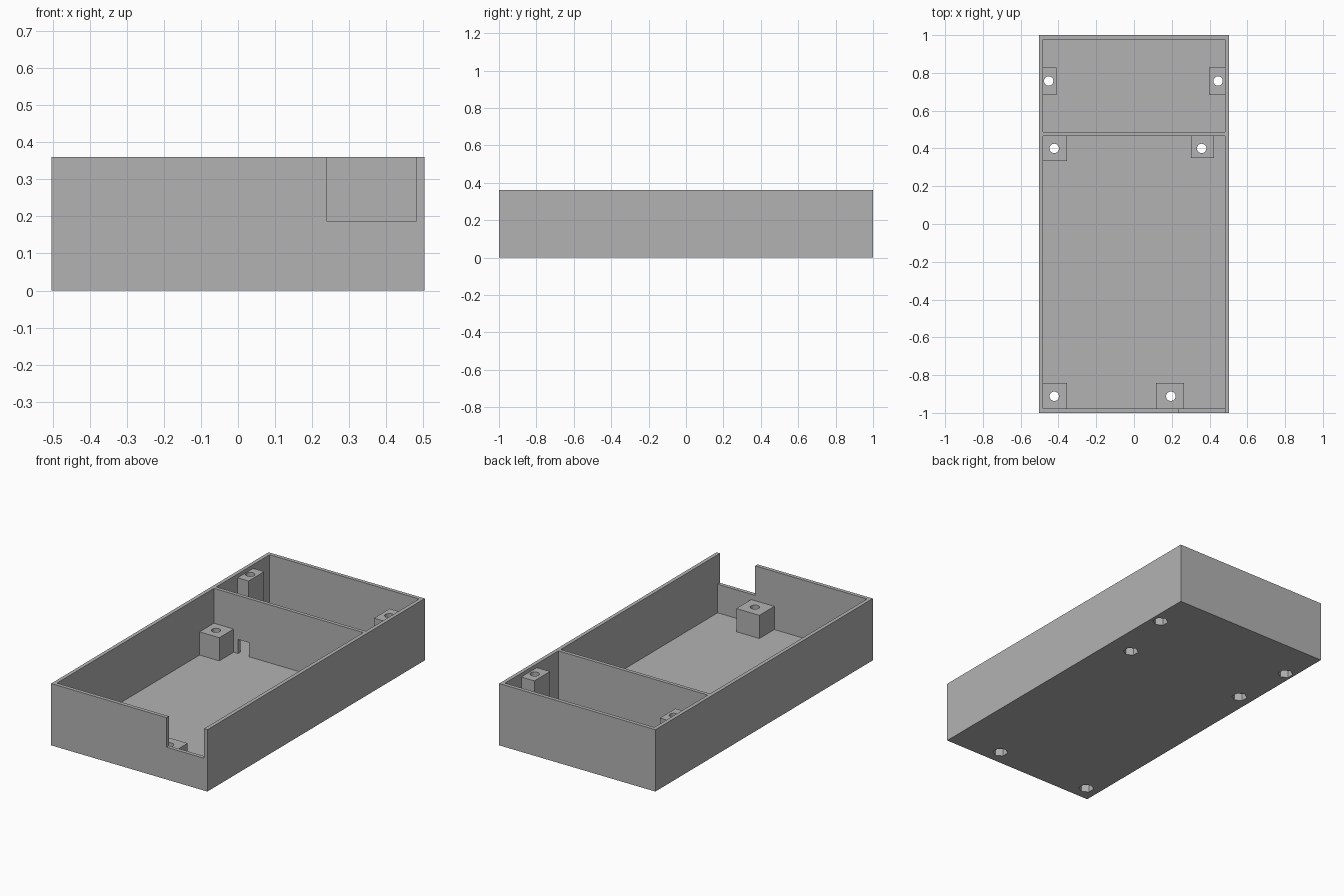
import bpy, bmesh, math
from mathutils import Matrix

if "Cube" in bpy.data.objects:
    bpy.data.objects.remove(bpy.data.objects["Cube"])

grey = bpy.data.materials.new("plain_grey")
grey.diffuse_color = (0.45, 0.45, 0.45, 1)
grey.use_nodes = True
grey.node_tree.nodes["Principled BSDF"].inputs["Base Color"].default_value = grey.diffuse_color


def finish(name, bm):
    bmesh.ops.recalc_face_normals(bm, faces=bm.faces)
    me = bpy.data.meshes.new(name)
    bm.to_mesh(me)
    bm.free()
    me.materials.append(grey)
    ob = bpy.data.objects.new(name, me)
    bpy.context.collection.objects.link(ob)
    return ob


def boxes(name, spans):
    """Each span is (x0, x1, y0, y1, z0, z1)."""
    bm = bmesh.new()
    for x0, x1, y0, y1, z0, z1 in spans:
        m = Matrix.Translation(((x0 + x1) / 2, (y0 + y1) / 2, (z0 + z1) / 2))
        m = m @ Matrix.Diagonal((x1 - x0, y1 - y0, z1 - z0, 1))
        bmesh.ops.create_cube(bm, size=1, matrix=m)
    return finish(name, bm)


def prisms(name, points, sides, r, z0, z1):
    bm = bmesh.new()
    for x, y in points:
        m = Matrix.Translation((x, y, (z0 + z1) / 2)) @ Matrix.Rotation(math.pi / 2, 4, 'Z')
        ring = bmesh.ops.create_cone(bm, cap_ends=True, segments=sides, radius1=r,
                                     radius2=r, depth=z1 - z0)["verts"]
        # put a corner on the y axis
        a = max(ring, key=lambda v: v.co.x)
        turn = Matrix.Rotation(-math.atan2(a.co.y, a.co.x), 4, 'Z')
        bmesh.ops.transform(bm, matrix=m @ turn, verts=ring)
    return finish(name, bm)


def combine(target, tool, operation):
    mod = target.modifiers.new(tool.name, 'BOOLEAN')
    mod.operation, mod.object, mod.solver = operation, tool, 'EXACT'
    bpy.context.view_layer.objects.active = target
    bpy.ops.object.modifier_apply(modifier=mod.name)
    bpy.data.objects.remove(tool, do_unlink=True)


W, H, T = 0.503, 0.36, 0.022      # half width, height, wall thickness
I = W - T
D0, D1 = 0.466, 0.487             # divider wall
LOW, TALL = 0.157, H - T          # post tops
E = 0.01                          # overlap into walls and floor

# open tray with two compartments
tray = boxes("tray", [(-W, W, -1, 1, 0, H)])
combine(tray, boxes("cavities", [(-I, I, -1 + T, D0, T, 1),
                                 (-I, I, D1, 1 - T, T, 1)]), 'DIFFERENCE')

# front notch, and cable opening at the foot of the divider
combine(tray, boxes("openings", [(0.239, I, -1.1, -0.95, 0.188, 1),
                                 (-0.326, -0.255, 0.45, 0.5, T, 0.104)]), 'DIFFERENCE')

# screw posts
b = T - E
combine(tray, boxes("posts", [
    (-I - E, -0.354, 0.334, D0 + E, b, LOW),
    (0.302, 0.423, 0.349, D0 + E, b, LOW),
    (-I - E, -0.354, -1 + T - E, -0.841, b, LOW),
    (0.116, 0.265, -1 + T - E, -0.841, b, LOW),
    (-I - E, -0.411, 0.684, 0.828, b, TALL),
    (0.397, I + E, 0.684, 0.828, b, TALL)]), 'UNION')

# screw holes with hexagonal nut pockets underneath
spots = [(-0.422, 0.40), (0.358, 0.40), (-0.422, -0.912), (0.195, -0.912),
         (-0.452, 0.757), (0.445, 0.757)]
combine(tray, prisms("screw_holes", spots, 24, 0.025, -0.1, 0.5), 'DIFFERENCE')
combine(tray, prisms("nut_pockets", spots, 6, 0.042, -0.1, 0.08), 'DIFFERENCE')
